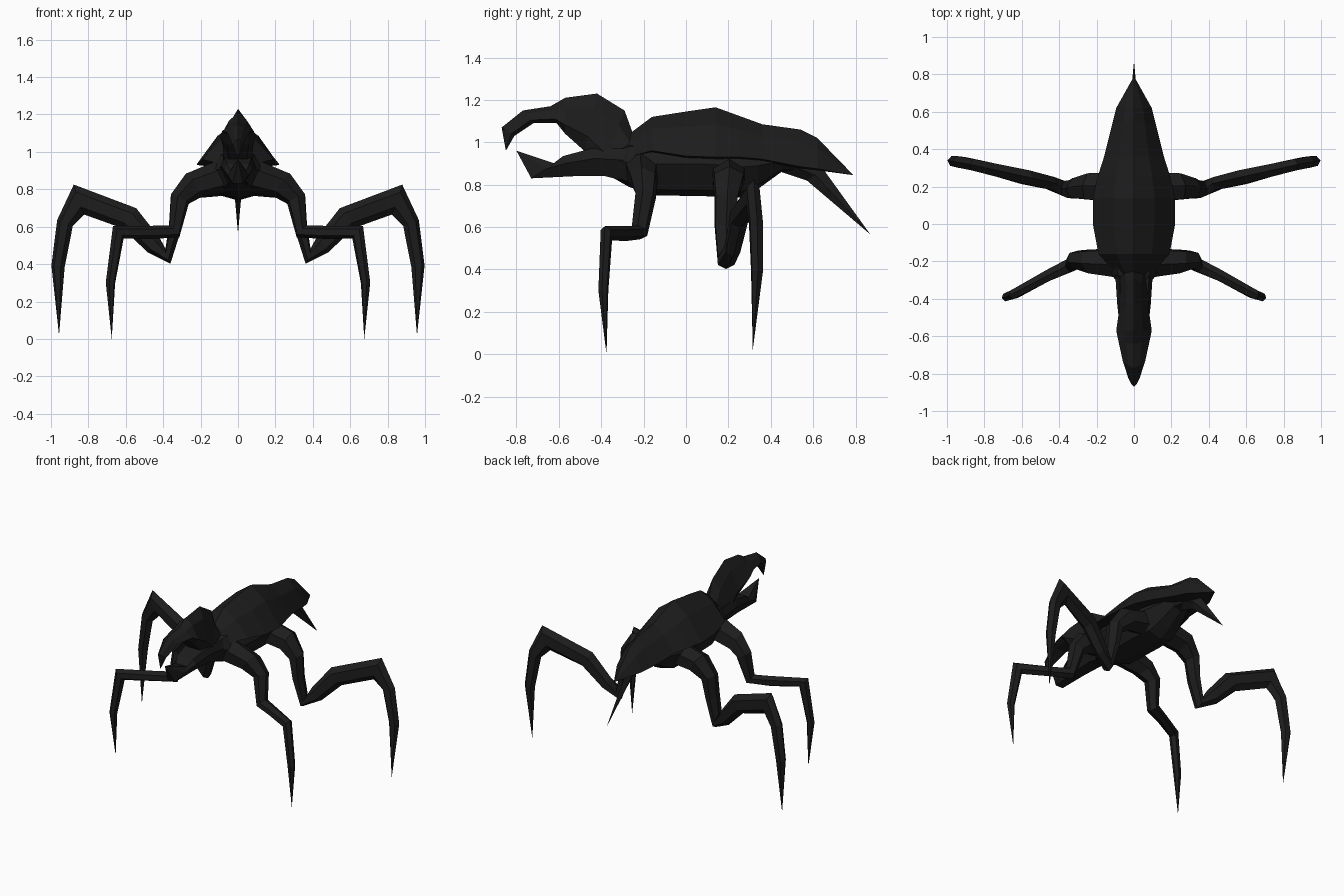
import bpy, bmesh, math
from mathutils import Vector

if "Cube" in bpy.data.objects:
    bpy.data.objects.remove(bpy.data.objects["Cube"])

mat = bpy.data.materials.new("black_chitin")
mat.diffuse_color = (0.012, 0.012, 0.012, 1)
mat.use_nodes = True
mat.node_tree.nodes["Principled BSDF"].inputs["Base Color"].default_value = mat.diffuse_color


def skin(name, rings, mirror=False):
    """Bridge equal-sized rings; a one-point ring closes to a tip."""
    bm = bmesh.new()
    loops = [[bm.verts.new(p) for p in r] for r in rings]
    for a, b in zip(loops, loops[1:]):
        n = len(a)
        for i in range(n):
            j = (i + 1) % n
            if len(b) == 1:
                bm.faces.new((a[i], a[j], b[0]))
            else:
                bm.faces.new((a[i], a[j], b[j], b[i]))
    for end in (loops[0], loops[-1]):
        if len(end) > 2:
            bm.faces.new(end)
    bmesh.ops.recalc_face_normals(bm, faces=bm.faces)
    me = bpy.data.meshes.new(name)
    bm.to_mesh(me)
    bm.free()
    ob = bpy.data.objects.new(name, me)
    bpy.context.collection.objects.link(ob)
    me.materials.append(mat)
    if mirror:
        ob.modifiers.new("mirror", 'MIRROR').use_mirror_merge = False
    return ob


def spine_part(name, stations, profile, tip=None):
    """Symmetric loft: station = top y,z, bottom y,z, half width.
    profile = (width fraction, height fraction) from top to bottom."""
    rings = []
    for ty, tz, by, bz, w in stations:
        half = [(w * f, by + (ty - by) * h, bz + (tz - bz) * h) for f, h in profile]
        rings.append(half + [(-x, y, z) for x, y, z in half[-2:0:-1]])
    if tip:
        rings.append([(0, *tip)])
    return skin(name, rings)


def leg(name, pts, tip, sides=6):
    """Mitred tube: point = x, y, z, radius in leg plane, radius across."""
    c = [Vector(p[:3]) for p in pts] + [Vector(tip)]
    chord = c[-1] - c[0]
    side = Vector((chord.x, chord.y, 0)).normalized().cross(Vector((0, 0, 1)))
    rings = []
    for i, p in enumerate(pts):
        t = (c[i + 1] - c[i]).normalized()
        if i:
            t += (c[i] - c[i - 1]).normalized()
        u = side.cross(t).normalized()
        rings.append([c[i] + u * p[3] * math.cos(a) + side * p[4] * math.sin(a)
                      for a in (k * math.tau / sides for k in range(sides))])
    rings.append([c[-1]])
    return skin(name, rings, mirror=True)


# Ridged back shell with overhanging edges
spine_part("back_shell", [(y, t, y, b, w) for y, t, b, w in (
    (-.28, 1.03, .93, .08), (-.16, 1.12, .96, .19), (0, 1.145, .935, .22),
    (.14, 1.165, .93, .22), (.25, 1.125, .93, .195), (.36, 1.085, .92, .16),
    (.54, 1.06, .885, .115), (.62, 1.02, .875, .095))],
    [(0, 1), (.5, .66), (1, 0), (.55, -.05), (0, -.05)], (.79, .845))

# Belly under the shell
spine_part("belly", [(y, t, y, b, w) for y, t, b, w in (
    (-.34, .97, .83, .07), (-.27, 1.0, .79, .12), (-.15, 1.02, .75, .16),
    (.12, 1.02, .745, .17), (.26, 1.0, .74, .15), (.34, .98, .78, .13),
    (.45, .95, .86, .09))],
    [(0, 1), (.7, .9), (1, .55), (.6, .1), (0, 0)], (.66, .88))

# Skull and hooked upper beak
spine_part("skull_and_beak", [
    (-.25, 1.04, -.28, .84, .10), (-.29, 1.15, -.40, .87, .08),
    (-.42, 1.23, -.48, .96, .08), (-.57, 1.21, -.57, 1.04, .095),
    (-.64, 1.17, -.61, 1.09, .085), (-.77, 1.15, -.72, 1.09, .06),
    (-.87, 1.07, -.81, 1.03, .03)],
    [(0, 1), (.5, .75), (1, .25), (.6, 0), (0, 0)], (-.85, .96))

# Lower jaw with upturned point
spine_part("lower_jaw", [
    (-.28, .97, -.26, .81, .10), (-.45, .97, -.38, .84, .09),
    (-.58, .935, -.53, .84, .075), (-.62, .90, -.73, .83, .055)],
    [(0, 1), (.8, 1), (1, .65), (.5, 0), (0, 0)], (-.80, .96))

# Sting below the tail
spine_part("tail_sting", [
    (.52, .93, .42, .87, .05), (.65, .87, .57, .82, .025)],
    [(0, 1), (1, .5), (0, 0)], (.87, .565))

# Front leg pair
leg("front_legs", [
    (.08, -.21, .87, .09, .09), (.24, -.20, .82, .075, .07),
    (.31, -.19, .75, .055, .05), (.34, -.22, .575, .042, .04),
    (.46, -.275, .57, .035, .035), (.64, -.375, .57, .045, .028),
    (.682, -.39, .30, .026, .024)], (.675, -.375, 0))

# Rear leg pair
leg("rear_legs", [
    (.08, .20, .85, .085, .09), (.24, .20, .82, .075, .08),
    (.315, .19, .74, .05, .06), (.335, .185, .60, .035, .055),
    (.375, .19, .44, .04, .045), (.45, .22, .50, .05, .04),
    (.58, .25, .645, .065, .045), (.85, .315, .745, .085, .035),
    (.925, .33, .62, .045, .035), (.962, .335, .39, .036, .03)],
    (.957, .315, .02))
